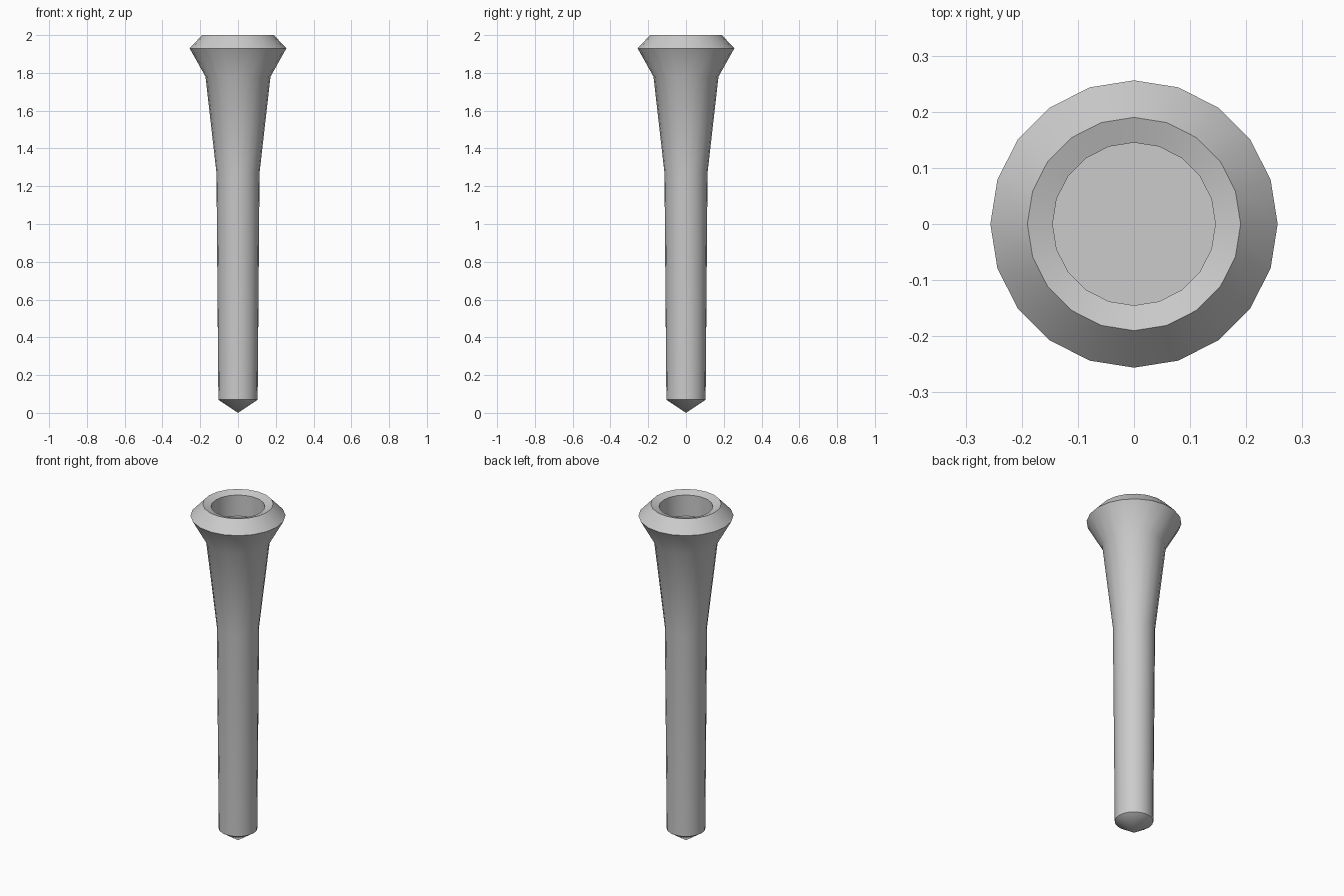
import bpy, bmesh, math

if "Cube" in bpy.data.objects:
    bpy.data.objects.remove(bpy.data.objects["Cube"])

SIDES = 20


def lathe(name, profile):
    """Revolve (radius, z) points about z; radius 0 gives a pole."""
    bm = bmesh.new()
    rings = []
    for r, z in profile:
        n = 1 if r == 0 else SIDES
        rings.append([bm.verts.new((r * math.cos(2 * math.pi * i / SIDES),
                                    r * math.sin(2 * math.pi * i / SIDES), z))
                      for i in range(n)])
    for a, b in zip(rings, rings[1:]):
        for i in range(SIDES):
            j = (i + 1) % SIDES
            if len(a) == 1:
                bm.faces.new((a[0], b[j], b[i]))
            else:
                bm.faces.new((a[i], a[j], b[j], b[i]))
    # Flat floor closing the last ring
    bm.faces.new(rings[-1])
    bmesh.ops.recalc_face_normals(bm, faces=bm.faces)
    mesh = bpy.data.meshes.new(name)
    bm.to_mesh(mesh)
    bm.free()
    obj = bpy.data.objects.new(name, mesh)
    bpy.context.collection.objects.link(obj)
    return obj


# Tapered peg: pointed tip, shaft, flared neck, bevelled head, round recess
peg = lathe("flared_peg", [
    (0, 0), (0.104, 0.07), (0.114, 1.27), (0.172, 1.78),
    (0.256, 1.93), (0.19, 2.0), (0.145, 1.985), (0.145, 1.86)])

bpy.context.view_layer.objects.active = peg
peg.select_set(True)
bpy.ops.object.shade_smooth_by_angle(angle=math.radians(25))
